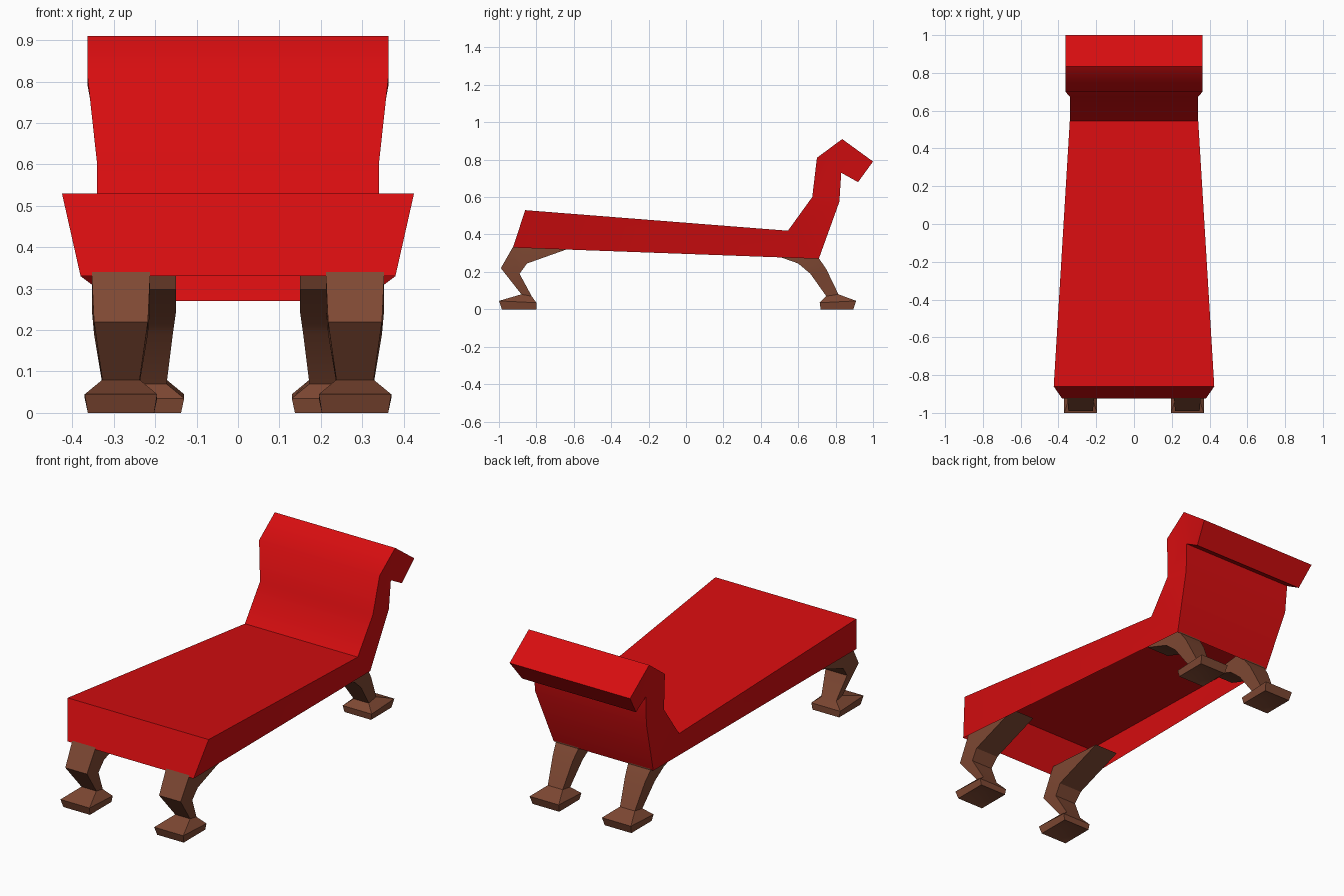
import bpy, bmesh, math

if "Cube" in bpy.data.objects:
    bpy.data.objects.remove(bpy.data.objects["Cube"])


def material(name, rgb):
    m = bpy.data.materials.new(name)
    m.diffuse_color = (*rgb, 1)
    m.use_nodes = True
    m.node_tree.nodes["Principled BSDF"].inputs["Base Color"].default_value = m.diffuse_color
    return m


RED = material("red upholstery", (0.68, 0.004, 0.005))
BROWN = material("brown wood", (0.21, 0.065, 0.033))


def loft(name, stations, mat, cx=0.0, angle=30, open_first=False, hollow_end=0.0):
    """Skin four-cornered sections: (y, z, half width) of one edge, then of the other."""
    bm = bmesh.new()
    rings = []
    for y1, z1, w1, y2, z2, w2 in stations:
        rings.append([bm.verts.new(p) for p in (
            (cx - w1, y1, z1), (cx + w1, y1, z1), (cx + w2, y2, z2), (cx - w2, y2, z2))])
    bm.faces.new(rings[0])
    end = bm.faces.new(rings[-1][::-1])
    for i, (a, b) in enumerate(zip(rings, rings[1:])):
        for k in range(4):
            if open_first and i == 0 and k == 2:
                continue
            n = (k + 1) % 4
            bm.faces.new((a[k], b[k], b[n], a[n]))
    if hollow_end:
        hub = bmesh.ops.poke(bm, faces=[end])["verts"][0]
        hub.co.z += hollow_end
    bmesh.ops.remove_doubles(bm, verts=bm.verts, dist=0.0005)
    bmesh.ops.recalc_face_normals(bm, faces=bm.faces)
    # the frontmost face must look forward
    front = min(bm.faces, key=lambda f: f.calc_center_median().y)
    front.normal_update()
    if front.normal.y > 0:
        bmesh.ops.reverse_faces(bm, faces=bm.faces)
    me = bpy.data.meshes.new(name)
    bm.to_mesh(me)
    bm.free()
    me.materials.append(mat)
    ob = bpy.data.objects.new(name, me)
    bpy.context.collection.objects.link(ob)
    bpy.ops.object.select_all(action='DESELECT')
    ob.select_set(True)
    bpy.context.view_layer.objects.active = ob
    bpy.ops.object.shade_smooth_by_angle(angle=math.radians(angle))
    return ob


# Seat and scrolled backrest in one skin, open below the seat
loft("seat_and_backrest", [
    (-0.86, 0.53, 0.425, -0.925, 0.33, 0.38),
    (0.545, 0.42, 0.34, 0.71, 0.27, 0.30),
    (0.675, 0.60, 0.34, 0.82, 0.575, 0.335),
    (0.70, 0.81, 0.363, 0.83, 0.73, 0.34),
    (0.835, 0.91, 0.363, 0.83, 0.73, 0.34),
    (1.00, 0.79, 0.363, 0.92, 0.68, 0.343),
], RED, angle=50, open_first=True)


# Legs: bracket, knee, ankle, then flared foot with a hollow sole
def leg(sections):
    return [(y1, z1, w, y2, z2, w) for y1, z1, y2, z2, w in sections]


FRONT = leg([
    (-0.905, 0.37, -0.56, 0.348, 0.07),
    (-0.93, 0.325, -0.85, 0.245, 0.07),
    (-0.99, 0.22, -0.89, 0.19, 0.065),
    (-0.88, 0.08, -0.825, 0.07, 0.045),
    (-1.00, 0.045, -0.80, 0.035, 0.0875),
    (-0.985, 0.0, -0.80, 0.0, 0.08),
])
REAR = leg([
    (0.45, 0.298, 0.715, 0.33, 0.068),
    (0.60, 0.245, 0.712, 0.27, 0.068),
    (0.665, 0.19, 0.75, 0.215, 0.06),
    (0.75, 0.07, 0.815, 0.08, 0.045),
    (0.715, 0.035, 0.91, 0.045, 0.0875),
    (0.72, 0.0, 0.895, 0.0, 0.08),
])
for side, s in (("left", -1), ("right", 1)):
    loft("front_leg_" + side, FRONT, BROWN, s * 0.2825, hollow_end=0.03)
    loft("rear_leg_" + side, REAR, BROWN, s * 0.2175, hollow_end=0.03)
